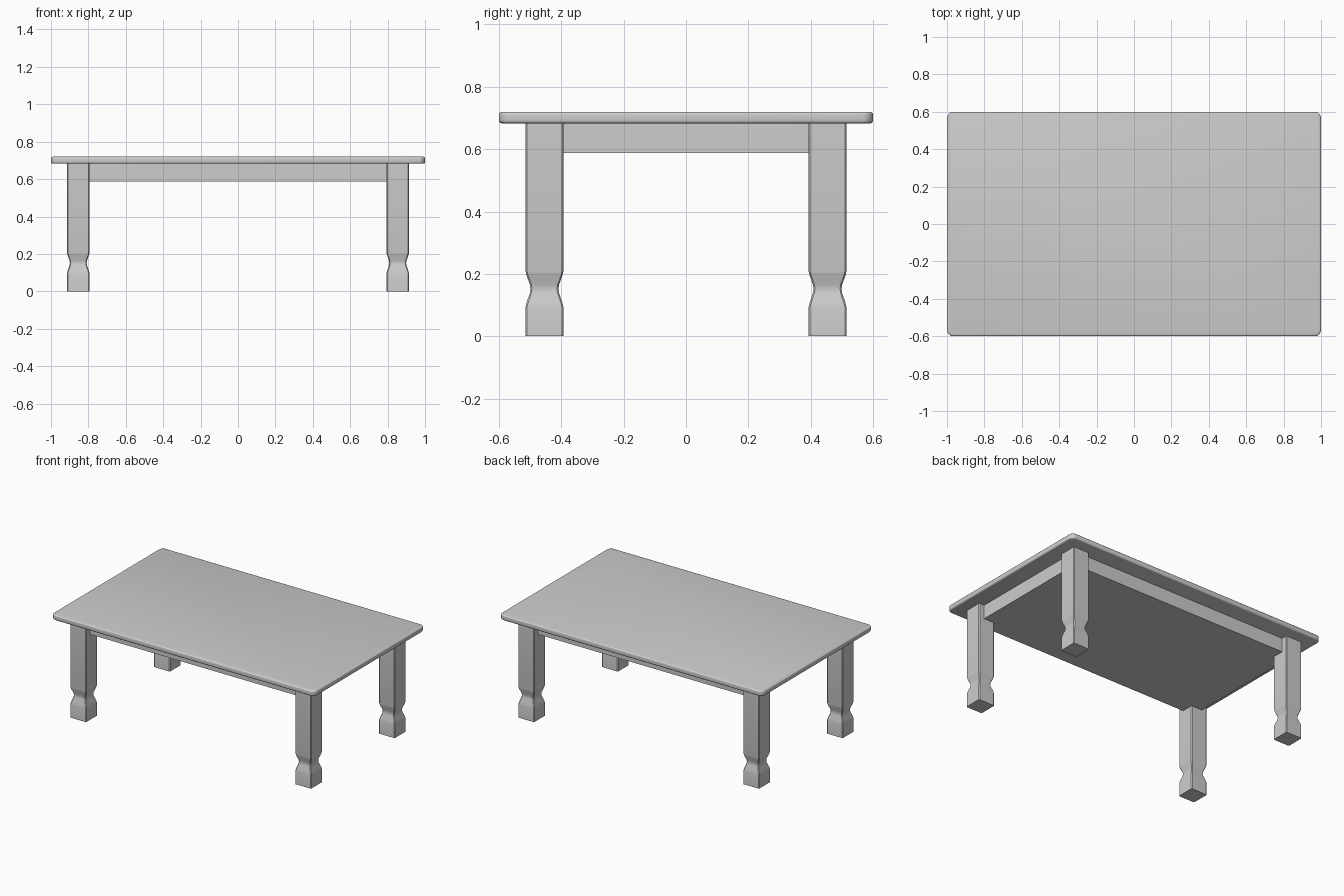
import bpy
import bmesh
import math

if "Cube" in bpy.data.objects:
    bpy.data.objects.remove(bpy.data.objects["Cube"], do_unlink=True)

# Single grey finish
grey = bpy.data.materials.new("light grey")
grey.use_nodes = True
COLOUR = (0.61, 0.61, 0.61, 1)
grey.diffuse_color = COLOUR
grey.node_tree.nodes["Principled BSDF"].inputs["Base Color"].default_value = COLOUR


def finish(name, bm):
    """Turn a bmesh into a named, smooth-shaded object."""
    bmesh.ops.recalc_face_normals(bm, faces=bm.faces)
    mesh = bpy.data.meshes.new(name)
    bm.to_mesh(mesh)
    bm.free()
    mesh.materials.append(grey)
    obj = bpy.data.objects.new(name, mesh)
    bpy.context.collection.objects.link(obj)
    bpy.ops.object.select_all(action="DESELECT")
    obj.select_set(True)
    bpy.context.view_layer.objects.active = obj
    bpy.ops.object.shade_smooth_by_angle(angle=math.radians(35))
    return obj


def box(half_x, half_y, bottom, top):
    bm = bmesh.new()
    bmesh.ops.create_cube(bm, size=1)
    for v in bm.verts:
        v.co.x *= 2 * half_x
        v.co.y *= 2 * half_y
        v.co.z = top if v.co.z > 0 else bottom
    return bm


def is_upright(edge):
    a, b = edge.verts
    return abs(a.co.z - b.co.z) > 0.01


# Tabletop: rounded corners, then a softened rim
TOP_BOTTOM, TOP_HEIGHT = 0.683, 0.72
bm = box(1, 0.6, TOP_BOTTOM, TOP_HEIGHT)
bmesh.ops.bevel(bm, geom=[e for e in bm.edges if is_upright(e)],
                offset=0.035, segments=5, profile=0.5, affect="EDGES")
bmesh.ops.bevel(bm, geom=[e for e in bm.edges if not is_upright(e)],
                offset=0.009, segments=3, profile=0.5, affect="EDGES")
finish("tabletop", bm)

# Apron block set back between the legs
finish("apron", box(0.875, 0.475, 0.588, TOP_BOTTOM + 0.005))

# Square legs with a pinched ankle: (height, half width)
LEG_PROFILE = [(0, 0.061), (0.092, 0.061), (0.106, 0.058), (0.138, 0.047),
               (0.152, 0.045), (0.166, 0.047), (0.196, 0.058),
               (0.21, 0.061), (TOP_BOTTOM + 0.005, 0.061)]
CHAMFER = 0.005


def leg(name, x, y):
    bm = bmesh.new()
    rings = []
    for z, w in LEG_PROFILE:
        c = w - CHAMFER
        outline = [(w, -c), (w, c), (c, w), (-c, w),
                   (-w, c), (-w, -c), (-c, -w), (c, -w)]
        rings.append([bm.verts.new((x + px, y + py, z)) for px, py in outline])
    for low, high in zip(rings, rings[1:]):
        for i in range(len(low)):
            j = (i + 1) % len(low)
            bm.faces.new((low[i], low[j], high[j], high[i]))
    bm.faces.new(rings[0][::-1])
    bm.faces.new(rings[-1])
    finish(name, bm)


for side, sx in (("left", 1), ("right", -1)):
    for end, sy in (("front", -1), ("back", 1)):
        leg(f"{end}_{side}_leg", sx * 0.854, sy * 0.454)
